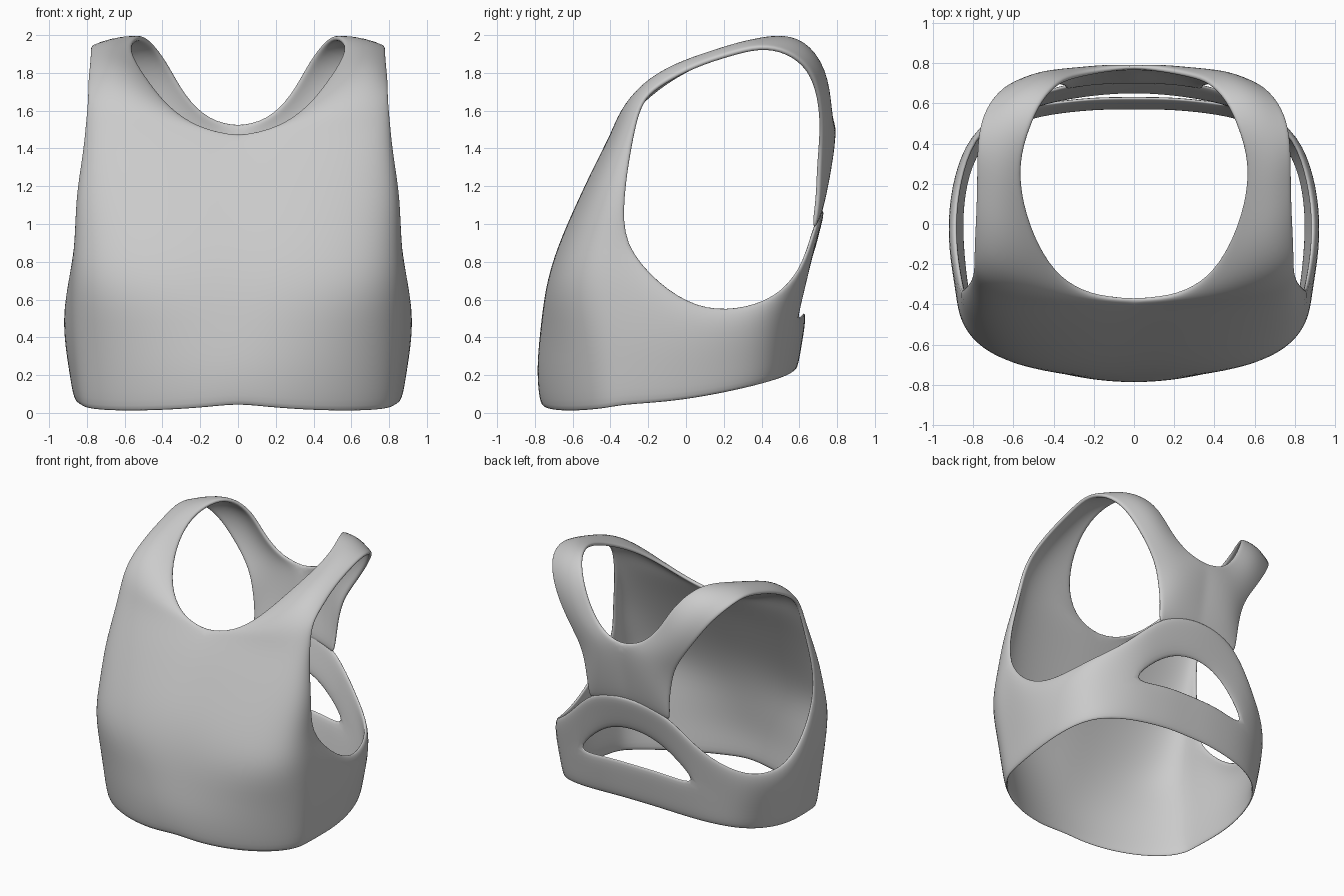
import bpy, bmesh
from mathutils import Vector as V

bm = bmesh.new()


def cross_row(inner, ctl, outer, w=0.7, n=8):
    """Rounded cross-section from the inner edge to the outer edge."""
    a, c, b = V(inner), V(ctl), V(outer)
    p, q = a.lerp(c, w), b.lerp(c, w)
    row = []
    for i in range(n + 1):
        t = i / n
        s = 1 - t
        row.append(a * s**3 + p * 3 * s * s * t + q * 3 * s * t * t + b * t**3)
    return row


def skin(rows):
    """Quad grid through rows of points."""
    grid = [[bm.verts.new(p) for p in r] for r in rows]
    for r0, r1 in zip(grid, grid[1:]):
        for i in range(len(r0) - 1):
            bm.faces.new((r0[i], r0[i + 1], r1[i + 1], r1[i]))


def three(a, b, bulge=1.0, t=0.5):
    """Two ends and a point between, pushed outward in x."""
    a, b = V(a), V(b)
    m = a.lerp(b, t)
    m.x *= bulge
    return [a, m, b]


# Side band columns, front to back: hem, lower split, upper split, top edge
band = [
    [(.845, -.33, .035), (.885, -.33, .42), (.885, -.33, .42), (.865, -.33, .90)],
    [(.87, -.10, .05), (.92, -.10, .37), (.92, -.10, .37), (.90, -.15, .69)],
    [(.87, .10, .08), (.915, .10, .35), (.915, .10, .35), (.905, .06, .56)],
    [(.83, .30, .12), (.875, .30, .37), (.875, .30, .37), (.87, .27, .55)],
    [(.73, .46, .16), (.78, .48, .42), (.78, .48, .42), (.79, .48, .61)],
    [(.52, .55, .19), (.52, .60, .49), (.52, .60, .49), (.57, .63, .76)],
    [(.30, .58, .21), (.30, .63, .52), (.32, .64, .69), (.36, .70, .99)],
    [(.15, .59, .22), (.15, .64, .53), (.17, .66, .78), (.18, .73, 1.06)],
    [(0, .59, .22), (0, .64, .53), (0, .67, .81), (0, .74, 1.08)],
]
skin([three(c[0], c[1]) for c in band])               # strap under back opening
skin([three(c[2], c[3], 1.02, .6) for c in band])     # arch over back opening

# Front panel below the armhole, sharing the band's first column
c = band[0]
side = three(c[0], c[1]) + three(c[2], c[3], 1.02, .6)[1:]
low = [
    [(0, -.775, .04), (.84, -.80, -.07), .45],
    [(0, -.795, .22), (.87, -.80, .20), .50],
    [(0, -.775, .42), (.88, -.79, .42), .58],
    [(0, -.745, .65), (.90, -.80, .66), .70],
    [(0, -.68, .88), (.90, -.72, .88), .70],
]
rows = [cross_row(a, k, o, w) for (a, k, w), o in zip(low, side)]

# Chest up to the neckline
chest = [
    [(0, -.57, 1.12), (.87, -.61, 1.12), (.865, -.33, 1.14)],
    [(0, -.48, 1.31), (.82, -.51, 1.32), (.825, -.30, 1.38)],
    [(0, -.39, 1.47), (.75, -.42, 1.50), (.81, -.27, 1.56)],
]
# Shoulder strap over the top
strap = [
    [(.20, -.37, 1.51), (.68, -.38, 1.63), (.80, -.23, 1.68)],
    [(.36, -.28, 1.62), (.70, -.27, 1.80), (.80, -.12, 1.76)],
    [(.47, -.12, 1.76), (.67, -.10, 1.89), (.79, .05, 1.85)],
    [(.55, .10, 1.88), (.68, .10, 1.94), (.785, .22, 1.905)],
    [(.57, .30, 1.96), (.68, .32, 2.00), (.785, .40, 1.955)],
    [(.52, .48, 2.01), (.66, .50, 2.01), (.76, .55, 1.92)],
    [(.46, .62, 1.98), (.60, .67, 1.97), (.68, .67, 1.82)],
]
# Racer-style back yoke
yoke = [
    [(.37, .72, 1.86), (.50, .78, 1.80), (.58, .72, 1.66)],
    [(.28, .75, 1.68), (.40, .80, 1.62), (.47, .73, 1.50)],
    [(.15, .78, 1.55), (.30, .80, 1.48), (.40, .72, 1.38)],
    [(0, .80, 1.52), (.25, .80, 1.38), (.37, .71, 1.25)],
    [(0, .765, 1.30), (.22, .77, 1.20), (.35, .71, 1.12)],
    [(0, .715, 1.03), (.20, .715, 1.01), (.345, .69, .97)],
]
rows += [cross_row(*r) for r in chest + strap + yoke]
skin(rows)

bmesh.ops.remove_doubles(bm, verts=bm.verts, dist=0.002)
bmesh.ops.recalc_face_normals(bm, faces=bm.faces)
# Make sure the fabric's front faces outward
bm.faces.ensure_lookup_table()
front = min(bm.faces, key=lambda f: f.calc_center_median().y)
if front.normal.y > 0:
    bmesh.ops.reverse_faces(bm, faces=bm.faces)

me = bpy.data.meshes.new("sports_top")
bm.to_mesh(me)
bm.free()
ob = bpy.data.objects.new("sports_top", me)
bpy.context.collection.objects.link(ob)

# Mirror to the other side, give the cloth thickness, round the edges
m = ob.modifiers.new("mirror", 'MIRROR')
m.use_clip = True
m.merge_threshold = 0.002
s = ob.modifiers.new("cloth", 'SOLIDIFY')
s.thickness = 0.03
s.offset = -1
d = ob.modifiers.new("smooth", 'SUBSURF')
d.levels = d.render_levels = 2
for p in me.polygons:
    p.use_smooth = True
